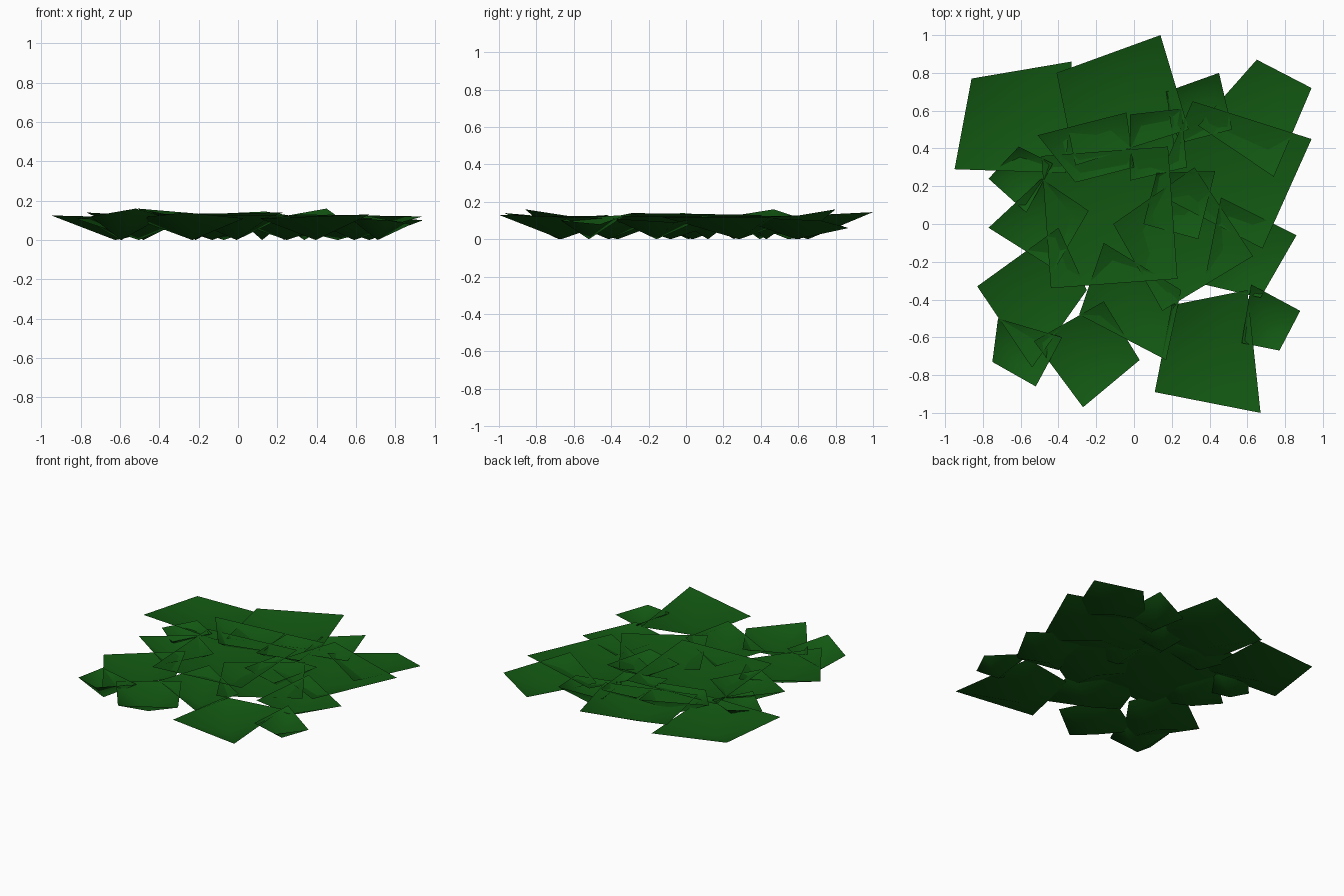
import bpy

# one leaf colour
leaf_green = bpy.data.materials.new("dark leaf green")
leaf_green.diffuse_color = (0.006, 0.095, 0.006, 1)

H = 0.125  # usual height of a raised leaf corner


def leaf(name, corners, heights=(H, H, H, H)):
    """Four-cornered cupped leaf: centre on the ground, corners lifted."""
    cx = sum(c[0] for c in corners) / 4
    cy = sum(c[1] for c in corners) / 4
    verts = [(x, y, z) for (x, y), z in zip(corners, heights)] + [(cx, cy, 0)]
    faces = [((i + 1) % 4, i, 4) for i in range(4)]
    # all corners are listed clockwise seen from above, so faces look up
    me = bpy.data.meshes.new(name)
    me.from_pydata(verts, [], faces)
    me.materials.append(leaf_green)
    me.shade_smooth()
    ob = bpy.data.objects.new(name, me)
    bpy.context.collection.objects.link(ob)


# back row
leaf("back_left_leaf", [(-.95, .29), (-.86, .77), (-.33, .86), (-.36, .27)], (.125, .10, .06, .11))
leaf("back_middle_leaf", [(-.41, .80), (.14, 1.0), (.29, .5), (-.31, .31)], (.12, .145, .12, .12))
leaf("back_small_leaf", [(.17, .70), (.45, .80), (.52, .5), (.21, .42)], (.11, .16, .11, .11))
leaf("back_right_leaf", [(.65, .87), (.94, .72), (.74, .25), (.34, .52)], (.06, .10, .12, .11))

# right side
leaf("right_large_leaf", [(.31, .65), (.94, .45), (.68, -.13), (.10, .17)], (.13, .12, .12, .10))
leaf("right_lower_leaf", [(.46, .14), (.86, -.06), (.67, -.39), (.37, -.32)], (.13, .09, .11, .10))
leaf("right_small_leaf", [(.62, -.32), (.88, -.46), (.77, -.67), (.57, -.63)], (.13, .08, .10, .11))

# front row
leaf("front_right_leaf", [(.11, -.89), (.20, -.43), (.60, -.35), (.67, -1.0)], (.11, .12, .11, .13))
leaf("front_middle_leaf", [(-.27, -.97), (-.53, -.62), (-.16, -.41), (.03, -.72)], (.14, .11, .13, .11))
leaf("front_left_leaf", [(-.75, -.73), (-.72, -.50), (-.38, -.60), (-.52, -.86)], (.12, .11, .12, .16))

# left side
leaf("left_large_leaf", [(-.83, -.33), (-.40, -.02), (-.25, -.35), (-.54, -.76)], (.11, .13, .11, .11))
leaf("left_middle_leaf", [(-.77, -.02), (-.49, .24), (-.24, .07), (-.42, -.24)], (.14, .12, .12, .12))
leaf("left_small_leaf", [(-.77, .24), (-.61, .41), (-.43, .32), (-.57, .06)], (.10, .13, .12, .12))

# middle of the clump
leaf("centre_large_leaf", [(-.49, .36), (.18, .41), (.23, -.29), (-.44, -.34)], (.12, .13, .14, .13))
leaf("centre_back_leaf", [(-.51, .47), (-.04, .59), (0, .30), (-.31, .22)], (.16, .12, .12, .12))
leaf("centre_small_leaf", [(-.02, .58), (.25, .61), (.28, .30), (-.02, .23)])
leaf("centre_right_leaf", [(-.11, 0), (.32, .30), (.63, -.17), (.15, -.46)])
leaf("centre_front_leaf", [(-.29, -.48), (-.16, -.10), (.25, -.35), (.17, -.72)])
leaf("centre_inner_leaf", [(.12, .27), (.43, .28), (.34, -.08), (.05, 0)])
